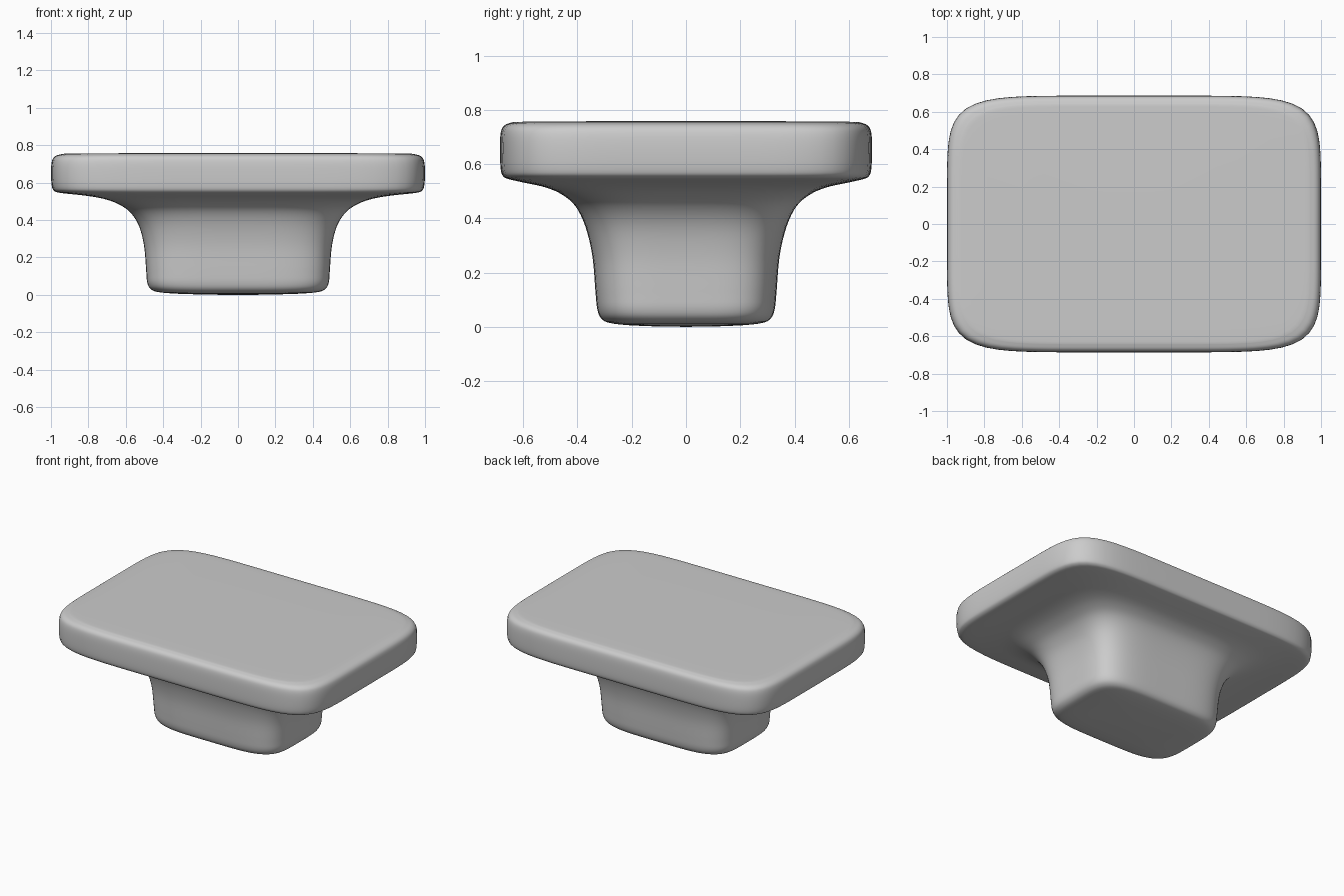
import bpy, bmesh, math

if "Cube" in bpy.data.objects:
    bpy.data.objects.remove(bpy.data.objects["Cube"])

SEG = 128     # points around each ring
STEPS = 4     # interpolated rings between profile stations

# Profile stations, bottom to top: half width x, half depth y, height, squareness
PROFILE = [
    (0.15, 0.10, 0.001, 4.2), (0.30, 0.20, 0.005, 4.2),
    (0.42, 0.28, 0.014, 4.3), (0.465, 0.312, 0.030, 4.4),
    (0.485, 0.327, 0.065, 4.5), (0.491, 0.334, 0.13, 4.5),
    (0.502, 0.345, 0.26, 4.5), (0.53, 0.371, 0.37, 4.5),
    (0.58, 0.408, 0.445, 4.5), (0.645, 0.458, 0.488, 4.6),
    (0.72, 0.518, 0.514, 4.9), (0.82, 0.595, 0.531, 5.5),
    (0.94, 0.652, 0.544, 6.3), (0.98, 0.673, 0.554, 6.5),
    (0.995, 0.683, 0.58, 6.5), (1.0, 0.686, 0.65, 6.5),
    (0.996, 0.684, 0.71, 6.5), (0.982, 0.674, 0.738, 6.5),
    (0.95, 0.650, 0.751, 6.5), (0.88, 0.60, 0.756, 6.5),
    (0.50, 0.34, 0.758, 6.5),
]


def catmull(p0, p1, p2, p3, t):
    return tuple(0.5 * (2*b + (c-a)*t + (2*a-5*b+4*c-d)*t*t + (3*b-a-3*c+d)*t**3)
                 for a, b, c, d in zip(p0, p1, p2, p3))


def stations():
    last = len(PROFILE) - 1
    for i in range(last):
        pts = [PROFILE[min(max(k, 0), last)] for k in (i-1, i, i+1, i+2)]
        # straight spans at both ends, smooth curve elsewhere
        if i in (0, last - 1):
            pts[0] = tuple(2*a-b for a, b in zip(pts[1], pts[2]))
            pts[3] = tuple(2*b-a for a, b in zip(pts[1], pts[2]))
        for s in range(STEPS):
            yield catmull(*pts, s / STEPS)
    yield PROFILE[-1]


def ring(bm, hx, hy, z, n):
    verts = []
    for i in range(SEG):
        a = 2 * math.pi * i / SEG
        c, s = math.cos(a), math.sin(a)
        r = (abs(c)**n + abs(s)**n) ** (-1 / n)
        verts.append(bm.verts.new((hx*r*c, hy*r*s, z)))
    return verts


# One continuous soft body: stem flaring into the plate
bm = bmesh.new()
rings = [ring(bm, *st) for st in stations()]
for lo, hi in zip(rings, rings[1:]):
    for i in range(SEG):
        j = (i + 1) % SEG
        bm.faces.new((lo[i], lo[j], hi[j], hi[i]))

# Flat caps
bottom = bm.verts.new((0, 0, 0))
top = bm.verts.new((0, 0, 0.758))
for i in range(SEG):
    j = (i + 1) % SEG
    bm.faces.new((bottom, rings[0][j], rings[0][i]))
    bm.faces.new((top, rings[-1][i], rings[-1][j]))
for f in bm.faces:
    f.smooth = True

mesh = bpy.data.meshes.new("plate_with_stem")
bm.to_mesh(mesh)
bm.free()
body = bpy.data.objects.new("plate_with_stem", mesh)
bpy.context.collection.objects.link(body)
